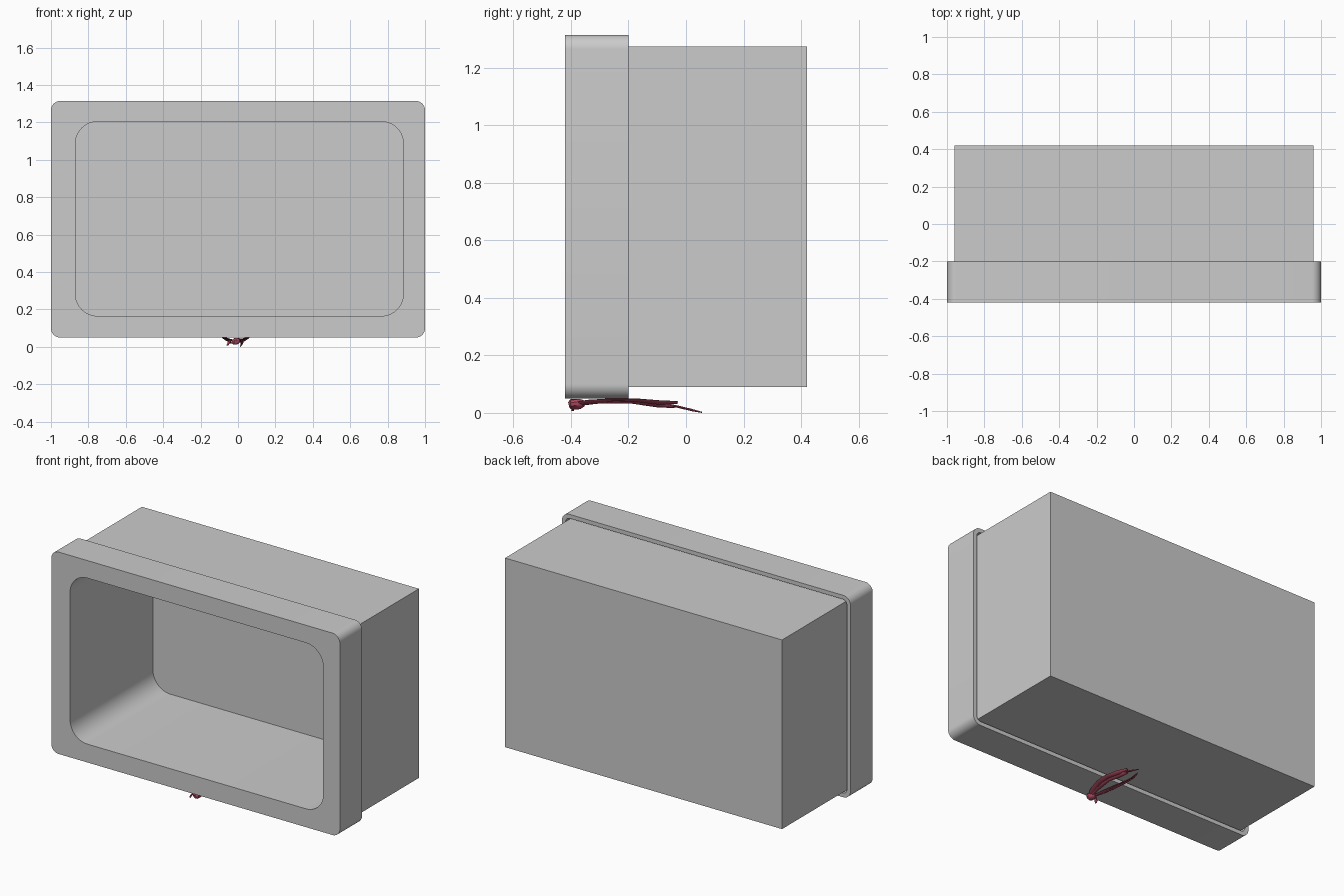
import bpy, bmesh
from math import sin, cos, pi
from mathutils import Vector

if "Cube" in bpy.data.objects:
    bpy.data.objects.remove(bpy.data.objects["Cube"])


def rounded_rect(y, x0, x1, z0, z1, r, n=10):
    pts = []
    corners = [(x1 - r, z1 - r), (x0 + r, z1 - r), (x0 + r, z0 + r), (x1 - r, z0 + r)]
    for k, (cx, cz) in enumerate(corners):
        for i in range(n + 1):
            a = (k + i / n) * pi / 2
            pts.append((cx + r * cos(a), y, cz + r * sin(a)))
    return pts


def loft(name, rings, caps=False, closed=False, angle=35, color=None):
    bm = bmesh.new()
    vs = [[bm.verts.new(p) for p in ring] for ring in rings]
    pairs = list(zip(vs, vs[1:])) + ([(vs[-1], vs[0])] if closed else [])
    for a, b in pairs:
        for i in range(len(a)):
            j = (i + 1) % len(a)
            bm.faces.new((a[i], a[j], b[j], b[i]))
    if caps:
        bm.faces.new(vs[0])
        bm.faces.new(vs[-1])
    bmesh.ops.remove_doubles(bm, verts=bm.verts, dist=1e-5)
    bmesh.ops.recalc_face_normals(bm, faces=bm.faces)
    me = bpy.data.meshes.new(name)
    bm.to_mesh(me)
    bm.free()
    ob = bpy.data.objects.new(name, me)
    bpy.context.collection.objects.link(ob)
    if color:
        me.materials.append(color)
    bpy.ops.object.select_all(action='DESELECT')
    ob.select_set(True)
    bpy.context.view_layer.objects.active = ob
    bpy.ops.object.shade_smooth_by_angle(angle=angle * pi / 180)
    return ob


hole = (-0.87, 0.885, 0.165, 1.205, 0.12)
outer = (-1, 1, 0.05, 1.315, 0.05)
inner = (-0.975, 0.975, 0.075, 1.29, 0.03)
box = (-0.96, 0.96, 0.09, 1.275, 0)

# Lid: front plate with a window and a thin rim around the box
loft("lid", [rounded_rect(-0.20, *outer), rounded_rect(-0.42, *outer),
             rounded_rect(-0.42, *hole), rounded_rect(-0.395, *hole),
             rounded_rect(-0.395, *inner), rounded_rect(-0.20, *inner)], closed=True)

# Box: square outside, rounded cavity inside
loft("box", [rounded_rect(0.42, *box), rounded_rect(-0.395, *box),
             rounded_rect(-0.395, *hole), rounded_rect(0.40, *hole)], caps=True)

# Ribbon bow underneath
red = bpy.data.materials.new("ribbon_red")
red.diffuse_color = (0.42, 0.07, 0.12, 1)
red.use_nodes = True
red.node_tree.nodes["Principled BSDF"].inputs["Base Color"].default_value = red.diffuse_color


def ribbon(name, path, thick=0.004, sides=8):
    # path points: x, y, z, half width, tilt
    pts = [Vector(p[:3]) for p in path]
    rings = []
    for i, p in enumerate(path):
        t = (pts[min(i + 1, len(pts) - 1)] - pts[max(i - 1, 0)]).normalized()
        side = t.cross(Vector((0, 0, 1))).normalized()
        up = side.cross(t)
        u = side * cos(p[4]) + up * sin(p[4])
        v = up * cos(p[4]) - side * sin(p[4])
        rings.append([pts[i] + u * p[3] * cos(2 * pi * k / sides)
                      + v * min(thick, p[3]) * sin(2 * pi * k / sides) for k in range(sides)])
    loft(name, rings, caps=True, color=red)


for s, label in ((-1, "left"), (1, "right")):
    dx = -0.012
    ribbon("bow_loop_" + label, [
        (dx + s * 0.005, -0.39, 0.030, 0.010, 0.6 * s), (dx + s * 0.030, -0.34, 0.039, 0.014, 0.4 * s),
        (dx + s * 0.052, -0.25, 0.046, 0.016, 0.2 * s), (dx + s * 0.058, -0.17, 0.044, 0.016, 0.3 * s),
        (dx + s * 0.050, -0.09, 0.036, 0.015, 0.5 * s), (dx + s * 0.036, -0.03, 0.036, 0.008, 0.5 * s)])
    ribbon("bow_inner_" + label, [
        (dx + s * 0.004, -0.38, 0.028, 0.008, -0.5 * s), (dx + s * 0.022, -0.30, 0.037, 0.011, 0.2 * s),
        (dx + s * 0.038, -0.19, 0.038, 0.011, 0.4 * s), (dx + s * 0.034, -0.10, 0.027, 0.012, 0.7 * s),
        (dx + s * 0.030, -0.04, 0.022, 0.010, 0.4 * s)])
ribbon("bow_tail", [
    (0.015, -0.16, 0.042, 0.010, 0.2), (0.022, -0.09, 0.033, 0.010, 0.3),
    (0.022, -0.03, 0.022, 0.007, 0.2), (0.018, 0.02, 0.010, 0.004, 0),
    (0.012, 0.055, 0.002, 0.002, 0)])

# Knot
ribbon("bow_knot", [
    (-0.012, -0.408, 0.028, 0.010, 0), (-0.012, -0.400, 0.030, 0.022, 0.2),
    (-0.010, -0.385, 0.030, 0.026, 0.3), (-0.012, -0.370, 0.031, 0.022, 0.2),
    (-0.012, -0.355, 0.034, 0.012, 0)], thick=0.018, sides=10)
# Short hanging end beside the knot
ribbon("bow_knot_end", [
    (-0.040, -0.385, 0.035, 0.007, 0), (-0.050, -0.39, 0.022, 0.008, 0.3),
    (-0.056, -0.395, 0.008, 0.006, 0.3)])
